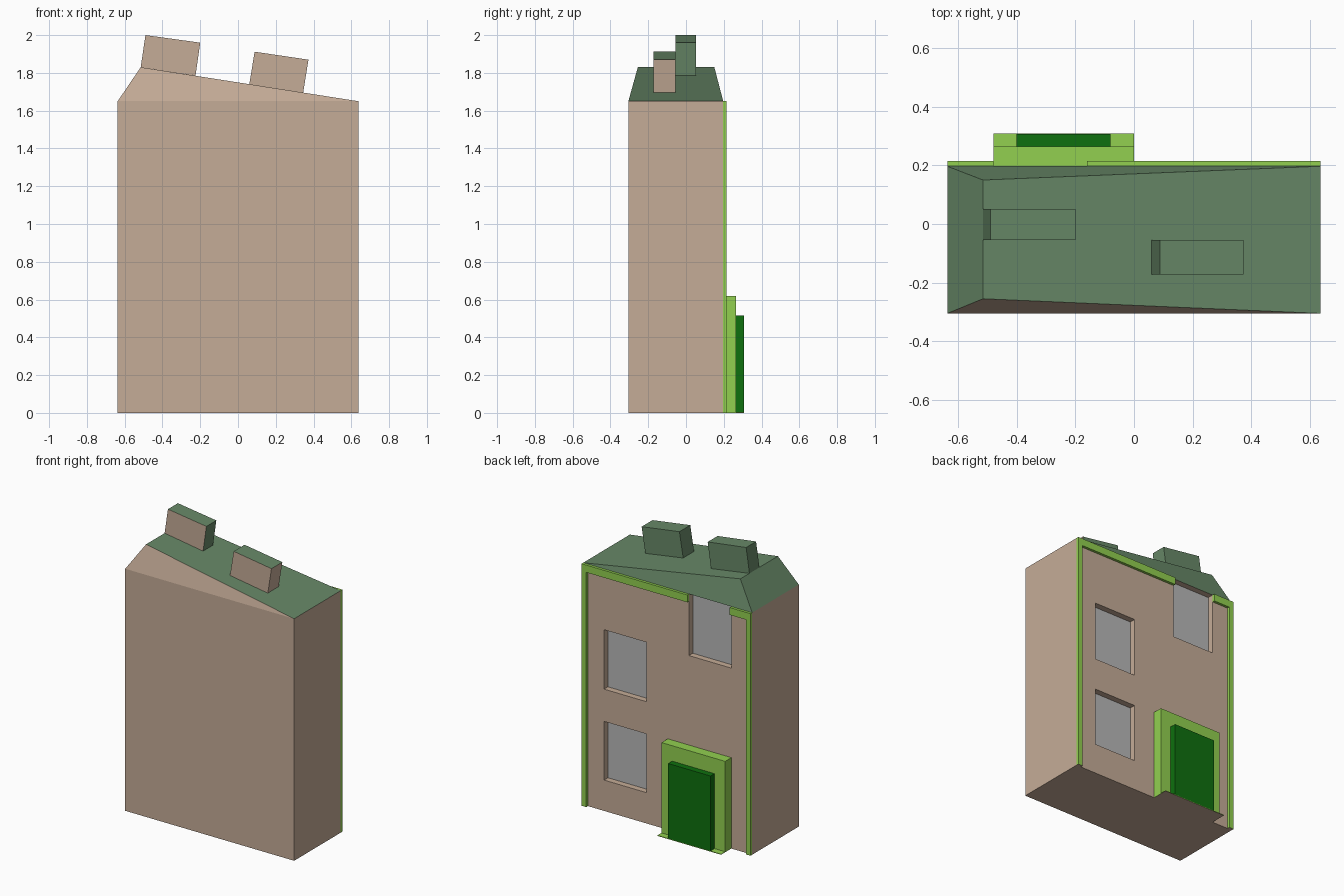
import bpy, bmesh

if "Cube" in bpy.data.objects:
    bpy.data.objects.remove(bpy.data.objects["Cube"])


def srgb(r, g, b):
    def lin(c):
        c /= 255
        return c / 12.92 if c <= 0.04045 else ((c + 0.055) / 1.055) ** 2.4
    return (lin(r), lin(g), lin(b), 1)


def material(name, rgb):
    m = bpy.data.materials.new(name)
    m.diffuse_color = srgb(*rgb)
    m.use_nodes = True
    m.node_tree.nodes["Principled BSDF"].inputs["Base Color"].default_value = m.diffuse_color
    return m


WALL = material("tan wall", (197, 172, 151))
ROOF = material("roof green", (104, 137, 104))
TRIM = material("light green trim", (146, 208, 80))
DOOR = material("dark green door", (14, 112, 14))
GLASS = material("grey glass", (184, 184, 184))


def make(name, verts, faces, mats, rule=None):
    """Mesh object; rule(normal, centre) picks the material index per face."""
    me = bpy.data.meshes.new(name)
    bm = bmesh.new()
    vs = [bm.verts.new(v) for v in verts]
    for f in faces:
        bm.faces.new([vs[i] for i in f])
    bmesh.ops.recalc_face_normals(bm, faces=bm.faces)
    bm.normal_update()
    if rule:
        for f in bm.faces:
            f.material_index = rule(f.normal, f.calc_center_median())
    bm.to_mesh(me)
    bm.free()
    for m in mats:
        me.materials.append(m)
    ob = bpy.data.objects.new(name, me)
    bpy.context.collection.objects.link(ob)
    return ob


def prism(name, profile, y0, y1, mats, rule=None):
    """Extrude an x-z profile from y0 to y1."""
    n = len(profile)
    verts = [(x, y, z) for y in (y0, y1) for x, z in profile]
    faces = [range(n), range(n, 2 * n)]
    faces += [(i, (i + 1) % n, n + (i + 1) % n, n + i) for i in range(n)]
    return make(name, verts, faces, mats, rule)


def box(name, x0, x1, y0, y1, z0, z1, mats, rule=None):
    return prism(name, [(x0, z0), (x1, z0), (x1, z1), (x0, z1)], y0, y1, mats, rule)


X, Y0, Y1, YT, H = 0.637, -0.305, 0.197, 0.215, 1.65
PANE = Y1 - 0.042


def underside(n, c):
    return 1 if n.z < -0.5 else 0


# House body with recessed windows in the rear wall
body = box("house_body", -X, X, Y0, Y1, 0, H, [WALL, GLASS])
for x0, x1, z0, z1 in [(0.16, 0.48, 0.21, 0.61),
                       (0.16, 0.48, 0.83, 1.235),
                       (-0.48, -0.16, 1.23, 1.75)]:
    cutter = box("window_cutter", x0, x1, PANE, Y1 + 0.1, z0, z1, [WALL])
    cutter.hide_render = True
    mod = body.modifiers.new("window", 'BOOLEAN')
    mod.operation, mod.solver, mod.object = 'DIFFERENCE', 'EXACT', cutter
    bpy.context.view_layer.objects.active = body
    bpy.ops.object.modifier_apply(modifier=mod.name)
    bpy.data.objects.remove(cutter)
# Glass is the back face of each recess
for p in body.data.polygons:
    p.material_index = int(p.normal.y > 0.9 and abs(p.center.y - PANE) < 0.005)

# Lopsided roof: ridge edge on the left, sloping to the right eave
make("roof",
     [(-X, Y0, H), (X, Y0, H), (X, Y1, H), (-X, Y1, H),
      (-0.515, -0.255, 1.83), (-0.515, 0.15, 1.83)],
     [(0, 1, 2, 3), (0, 1, 4), (2, 3, 5), (0, 4, 5, 3), (1, 2, 5, 4)],
     [ROOF, WALL], lambda n, c: int(n.y < -0.5 or n.z < -0.5))

# Chimneys, tilted with the roof slope
prism("left_chimney", [(-0.515, 1.83), (-0.225, 1.785), (-0.20, 1.96), (-0.49, 2.0)],
      -0.055, 0.052, [ROOF, WALL], lambda n, c: int(n.y < -0.5))
prism("right_chimney", [(0.06, 1.74), (0.345, 1.695), (0.373, 1.87), (0.088, 1.912)],
      -0.172, -0.055, [ROOF, WALL], lambda n, c: int(n.y < -0.5 or n.x > 0.5))

# Trim around the rear wall, interrupted by the top window
T = 0.035
for side, s in (("left", -1), ("right", 1)):
    xs = sorted((s * X, s * (X - T)))
    box(side + "_corner_trim", *xs, Y1, YT, 0, H, [TRIM, WALL], underside)
box("long_eave_trim", -0.16, X - T, Y1, YT, H - 0.05, H, [TRIM])
box("short_eave_trim", -X + T, -0.48, Y1, YT, H - 0.05, H, [TRIM])

# Doorway: surround, door leaf and thin step
box("door_surround", -0.48, 0, Y1, 0.264, 0, 0.62, [TRIM, WALL], underside)
box("door", -0.40, -0.08, 0.264, 0.307, 0.004, 0.515, [DOOR])
box("door_step", -0.48, 0, 0.264, 0.308, 0, 0.004, [TRIM, WALL], underside)
